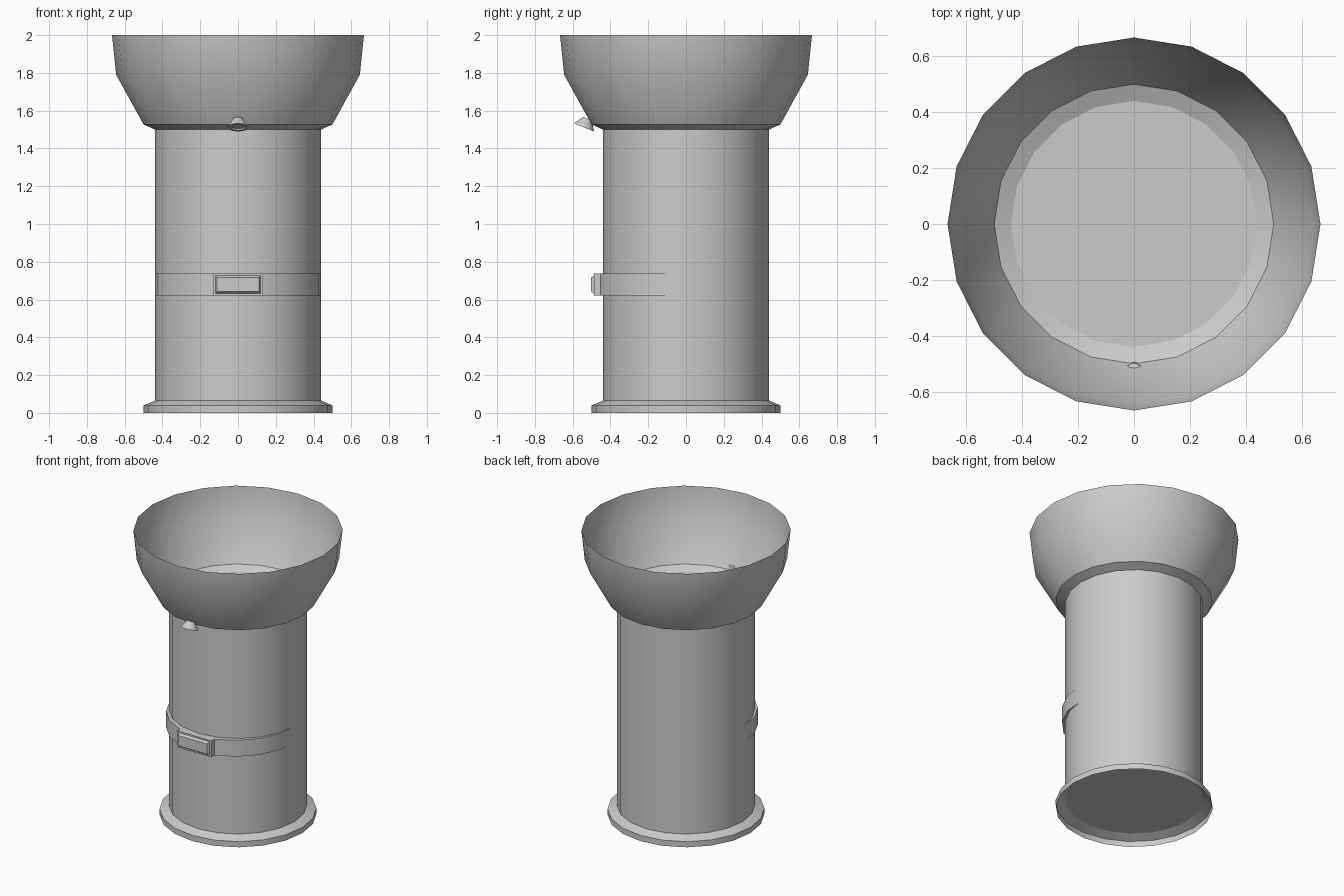
import bpy, bmesh, math
from mathutils import Matrix, Vector

if "Cube" in bpy.data.objects:
    bpy.data.objects.remove(bpy.data.objects["Cube"])

SIDES = 20


def finish(name, bm, recalc=True):
    if recalc:
        bmesh.ops.recalc_face_normals(bm, faces=bm.faces)
    mesh = bpy.data.meshes.new(name)
    bm.to_mesh(mesh)
    bm.free()
    obj = bpy.data.objects.new(name, mesh)
    bpy.context.collection.objects.link(obj)
    bpy.ops.object.select_all(action='DESELECT')
    obj.select_set(True)
    bpy.context.view_layer.objects.active = obj
    bpy.ops.object.shade_smooth_by_angle(angle=math.radians(30))
    return obj


def lathe(name, profile, sides=SIDES, cap_start=False, cap_end=False, matrix=None):
    """Spin (radius, z) points, listed so that outward faces result."""
    bm = bmesh.new()
    rings = []
    for r, z in profile:
        rings.append([bm.verts.new((r * math.cos(2 * math.pi * i / sides),
                                    r * math.sin(2 * math.pi * i / sides), z))
                      for i in range(sides)])
    for a, b in zip(rings, rings[1:]):
        for i in range(sides):
            j = (i + 1) % sides
            bm.faces.new((a[i], a[j], b[j], b[i]))
    if cap_start:
        bm.faces.new(rings[0][::-1])
    if cap_end:
        bm.faces.new(rings[-1])
    if matrix:
        bm.transform(matrix)
    return finish(name, bm, recalc=False)


def skin(name, sections):
    """Join a row of equal closed cross-sections and cap both ends."""
    bm = bmesh.new()
    rows = [[bm.verts.new(p) for p in s] for s in sections]
    n = len(rows[0])
    for a, b in zip(rows, rows[1:]):
        for i in range(n):
            j = (i + 1) % n
            bm.faces.new((a[i], a[j], b[j], b[i]))
    bm.faces.new(rows[0])
    bm.faces.new(rows[-1])
    return finish(name, bm)


# Barrel, closed at both ends
lathe("barrel", [(0.44, 0.065), (0.44, 1.5)], cap_start=True, cap_end=True)

# Foot flange, open underneath
lathe("foot_flange", [(0.5, 0), (0.5, 0.04), (0.44, 0.065)])

# Flared thin-walled head
lathe("flared_head", [(0.44, 1.5), (0.5, 1.527), (0.645, 1.79), (0.667, 2.0)])

# Strap around the front half, tapering into the barrel at its ends
Z0, Z1 = 0.622, 0.737
path = [(-0.436, -0.03, 0.43)]
for k in range(-4, 5):
    a = math.radians(18 * k)
    path.append((0.45 * math.sin(a), -0.475 * math.cos(a), 0.43))
path.append((0.436, -0.03, 0.43))
sections = []
for x, y, inner in path:
    d = Vector((x, y)).normalized() * inner
    sections.append([(x, y, Z0), (x, y, Z1), (d.x, d.y, Z1), (d.x, d.y, Z0)])
skin("strap", sections)


# Buckle plate with a raised panel
def rect(w, y, z0, z1):
    return [(-w, y, z0), (w, y, z0), (w, y, z1), (-w, y, z1)]


skin("buckle", [rect(0.133, -0.43, Z0, Z1),
                rect(0.133, -0.487, Z0, Z1),
                rect(0.12, -0.487, 0.632, 0.727),
                rect(0.11, -0.503, 0.643, 0.716)])

# Small conical button, tilted through the lower wall of the head
axis = Vector((0, 0.376, 0.927))
tilt = axis.to_track_quat('Z', 'Y').to_matrix().to_4x4()
lathe("cone_button",
      [(0.036, 0.008), (0.04, 0), (0.057, 0), (0.025, 0.05)],
      sides=12, cap_start=True, cap_end=True,
      matrix=Matrix.Translation((0, -0.54, 1.511)) @ tilt)
